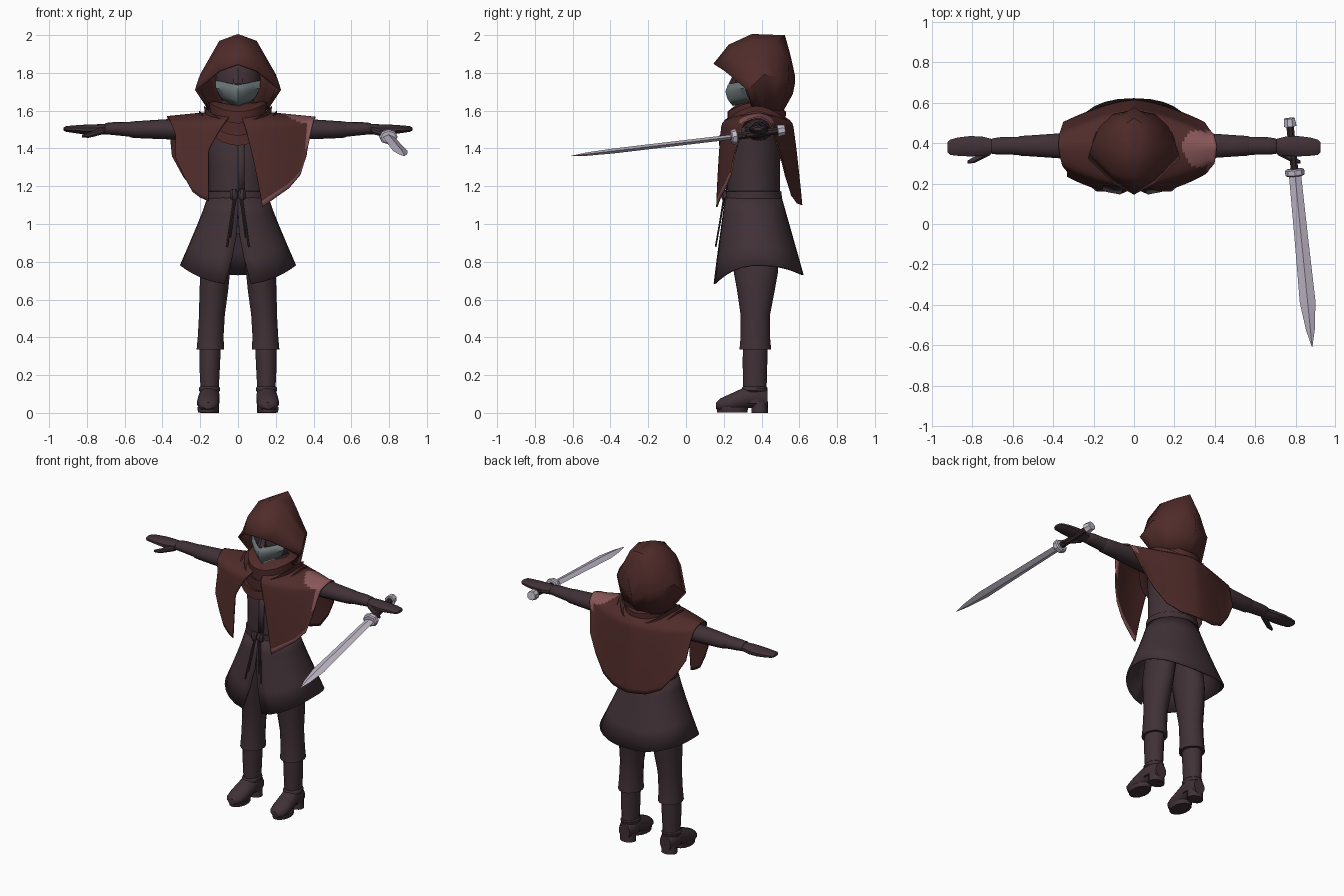
import bpy, bmesh, math
from mathutils import Vector

if "Cube" in bpy.data.objects:
    bpy.data.objects.remove(bpy.data.objects["Cube"])


def material(name, r, g, b):
    m = bpy.data.materials.new(name)
    m.use_nodes = True
    m.diffuse_color = (r, g, b, 1)
    bsdf = m.node_tree.nodes["Principled BSDF"]
    bsdf.inputs["Base Color"].default_value = (r, g, b, 1)
    bsdf.inputs["Roughness"].default_value = 0.8
    return m


RED = material("dark red cloth", .08, .025, .023)
PINK = material("faded pink cloth", .25, .095, .1)
CHARCOAL = material("charcoal cloth", .052, .031, .037)
DARK = material("grip brown", .035, .02, .022)
GREY = material("mask grey", .15, .18, .185)
STEEL = material("steel", .54, .49, .59)


def finish(name, bm, mats, mirror=False, thick=0, angle=40):
    bmesh.ops.remove_doubles(bm, verts=bm.verts, dist=.0005)
    bmesh.ops.recalc_face_normals(bm, faces=bm.faces)
    me = bpy.data.meshes.new(name)
    bm.to_mesh(me)
    bm.free()
    ob = bpy.data.objects.new(name, me)
    bpy.context.collection.objects.link(ob)
    for m in mats:
        me.materials.append(m)
    bpy.ops.object.select_all(action='DESELECT')
    ob.select_set(True)
    bpy.context.view_layer.objects.active = ob
    bpy.ops.object.shade_smooth_by_angle(angle=math.radians(angle))
    if mirror:
        ob.modifiers.new("Mirror", 'MIRROR')
    if thick:
        s = ob.modifiers.new("Thickness", 'SOLIDIFY')
        s.thickness, s.offset = thick, 0
    return ob


def skin(bm, rows, loop=False, rule=None):
    grid = [[bm.verts.new(p) for p in row] for row in rows]
    n = len(rows[0])
    for r, (a, b) in enumerate(zip(grid, grid[1:])):
        for i in range(n if loop else n - 1):
            j = (i + 1) % n
            face = bm.faces.new((a[i], a[j], b[j], b[i]))
            if rule:
                face.material_index = rule((r + .5) / (len(rows) - 1), (i + .5) / (n - 1))
    return grid


def sheet(name, rows, mat, **kw):
    bm = bmesh.new()
    skin(bm, rows)
    return finish(name, bm, [mat], **kw)


def loft(name, rings, mat, **kw):
    bm = bmesh.new()
    grid = skin(bm, rings, True)
    bm.faces.new(grid[0])
    bm.faces.new(grid[-1])
    return finish(name, bm, [mat], **kw)


def ring(axis, pos, c1, c2, r1, r2, n=14):
    pts = []
    for i in range(n):
        a = 2 * math.pi * (i + .5) / n
        p = [c1 + r1 * math.cos(a), c2 + r2 * math.sin(a)]
        p.insert("xyz".index(axis), pos)
        pts.append(p)
    return pts


def limb(name, axis, sections, mat=CHARCOAL, n=14, mirror=True, **kw):
    return loft(name, [ring(axis, *s, n=n) for s in sections], mat, mirror=mirror, **kw)


def cord(name, a, b, r, mat, n=8, mirror=False, r2=None):
    a, b = Vector(a), Vector(b)
    q = (b - a).to_track_quat('Z', 'Y')
    rings = [[c + q @ Vector(p) for p in ring('z', 0, 0, 0, k, k, n)]
             for c, k in ((a, r), (b, r2 or r))]
    return loft(name, rings, mat, mirror=mirror)


# Legs and boots
limb("trouser_legs", 'z', [(.98, .085, .37, .08, .12), (.75, .12, .37, .08, .118),
     (.65, .128, .37, .078, .10), (.52, .138, .367, .07, .078),
     (.40, .145, .367, .07, .078), (.335, .146, .367, .075, .084)])
limb("boot_shafts", 'z', [(.36, .147, .367, .058, .066), (.25, .15, .365, .056, .065),
     (.14, .15, .365, .05, .062), (.05, .152, .365, .055, .066)])
limb("boot_bands", 'z', [(.14, .15, .364, .05, .062), (.133, .15, .364, .057, .068),
     (.118, .151, .362, .057, .068), (.11, .151, .362, .05, .062)])
limb("boot_feet", 'y', [(.16, .16, .038, .025, .018), (.18, .16, .043, .05, .034),
     (.23, .158, .053, .06, .047), (.29, .155, .07, .058, .058),
     (.33, .152, .085, .056, .06), (.40, .15, .08, .054, .06),
     (.432, .15, .07, .04, .05)], n=12)
limb("boot_heels", 'z', [(.06, .151, .39, .05, .043), (0, .151, .39, .052, .043)])
limb("boot_soles", 'z', [(.03, .159, .245, .058, .084), (.002, .159, .245, .054, .08)])

# Torso and neck
limb("torso", 'z', [(.95, 0, .365, .17, .13), (1.12, 0, .358, .155, .142),
     (1.3, 0, .36, .156, .138), (1.45, 0, .37, .17, .14), (1.53, 0, .38, .19, .11),
     (1.57, 0, .38, .13, .09), (1.68, 0, .38, .07, .07)], n=20, mirror=False)
sheet("coat_lapel", [[(x, y, z) for x in (.0, .035)] for y, z in
      ((.229, 1.46), (.221, 1.3), (.215, 1.17))], CHARCOAL, thick=.006)

# Coat skirt with a front slit and a pointed hem
rows = []
for t in (0, .2, .42, .7, 1):
    gap = .005 + .17 * max(0, (t - .35) / .65)
    square = 1 - .15 * t
    row = []
    for i in range(29):
        a = gap + (2 * math.pi - 2 * gap) * i / 28
        s, c = math.sin(a), math.cos(a)
        hem = .78 - (.10 if c > 0 else .05) * c * c
        s = math.copysign(abs(s) ** square, s)
        d = math.copysign(abs(c) ** square, c)
        row.append(((.157 + .147 * t ** 1.1) * s,
                    .357 + .026 * t - (.145 + .09 * t) * d, 1.14 + (hem - 1.14) * t))
    rows.append(row)
sheet("coat_skirt", rows, CHARCOAL, thick=.01)

# Belt, knot and hanging cords
limb("belt", 'z', [(1.175, 0, .358, .15, .135), (1.172, 0, .358, .163, .149),
     (1.135, 0, .358, .165, .151), (1.132, 0, .358, .15, .135)], n=24, mirror=False)
limb("belt_knot", 'x', [(.002, .203, 1.155, .012, .02), (.012, .2, 1.157, .018, .03),
     (.03, .2, 1.157, .018, .032), (.042, .204, 1.155, .01, .02)], n=8)
cord("outer_cords", (.02, .203, 1.14), (.058, .157, .88), .005, CHARCOAL, 6, True)
cord("inner_cords", (.012, .2, 1.14), (.04, .166, .93), .004, CHARCOAL, 6, True)

# Arms and hands
limb("sleeves", 'x', [(.14, .385, 1.5, .075, .06), (.36, .387, 1.502, .064, .054),
     (.5, .387, 1.5, .054, .047), (.565, .387, 1.5, .05, .043), (.575, .387, 1.5, .044, .038)])
limb("forearms", 'x', [(.56, .387, 1.501, .046, .04), (.66, .387, 1.505, .044, .034),
     (.7, .385, 1.505, .04, .03), (.705, .385, 1.505, .036, .026)])
limb("hands", 'x', [(.69, .385, 1.503, .034, .027), (.75, .385, 1.5, .05, .028),
     (.81, .385, 1.5, .053, .026), (.87, .383, 1.502, .048, .02),
     (.91, .38, 1.503, .04, .015), (.924, .38, 1.503, .025, .008)], n=10)
limb("thumbs", 'x', [(.71, .36, 1.495, .02, .02), (.76, .335, 1.48, .02, .018),
     (.79, .318, 1.47, .017, .015), (.825, .306, 1.465, .008, .008)], n=8)

# Shoulder cape: columns run outward from the neck, each (top x, hem x, hem z)
TOPS = {1: (0, .1, .2, .3, .41), -1: (0, .1, .2, .3, .375)}
BACK = [(0, 1.1), (.12, 1.11), (.21, 1.15), (.29, 1.25), (.35, 1.36)]
FRONT_LEFT = [(.13, 1.09), (.2, 1.14), (.27, 1.19), (.33, 1.26), (.362, 1.36)]
FRONT_RIGHT = [(.155, 1.12), (.2, 1.14), (.24, 1.17), (.29, 1.26), (.33, 1.35)]
DENSE, STEPS = 8, 24


def cape_panel(bm, hems, side, front, haste=1):
    y0, y1 = (.205, .15) if front else (.545, .612)
    bend, power = (.11, 2) if front else (-.12, 1.5)
    corners = [(top, *hem) for top, hem in zip(TOPS[side], hems)]
    cols = []
    for a, b in zip(corners, corners[1:]):
        cols += [[p + (q - p) * k / DENSE for p, q in zip(a, b)] for k in range(DENSE)]
    cols.append(corners[-1])
    rows = [[] for _ in range(STEPS + 1)]
    for top, low, hem in cols:
        ridge = 1.605 - .1 * top
        for i, row in enumerate(rows):
            t = i / STEPS
            x = top + (low - top) * min(1, t * haste)
            z = ridge + (hem - ridge) * t ** 1.4
            reach = math.sin(min(1, t / .28) * math.pi / 2)
            y = y0 + (y1 - y0) * t + bend * min(1, x / .37) ** power
            row.append((side * x, .385 + (y - .385) * reach, z))

    def worn(t, u):
        patch = u > min(.6 + 4 * t * t, .92) and t < (.8 if front else .45)
        hem_line = front and t > 1 - 1 / STEPS
        return int(side > 0 and (patch or hem_line))

    skin(bm, rows, rule=worn)


bm = bmesh.new()
cape_panel(bm, BACK, 1, False)
cape_panel(bm, BACK, -1, False)
cape_panel(bm, FRONT_LEFT, 1, True)
cape_panel(bm, FRONT_RIGHT, -1, True, 1.8)
finish("shoulder_cape", bm, [RED, PINK], thick=.008, angle=60)

# Folded scarf drooping to points at front and back
rows = []
for z, rx, ry, droop in ((1.65, .12, .11, .02), (1.645, .155, .155, .05), (1.60, .15, .152, .08),
                         (1.625, .18, .178, .09), (1.575, .175, .175, .11),
                         (1.60, .205, .197, .13), (1.56, .215, .2, .145), (1.55, .17, .15, .11)):
    row = []
    for i in range(32):
        a = 2 * math.pi * i / 32
        c = abs(math.cos(a))
        row.append((rx * math.sin(a), .374 - ry * math.cos(a), z - droop * c ** 1.8))
    rows.append(row)
loft("scarf", rows, RED, angle=50)

# Pointed hood: arches from brim to back, mirrored
sheet("hood", [
    [(0, .15, 1.845), (.1, .205, 1.81), (.222, .325, 1.71), (.15, .345, 1.625)],
    [(0, .23, 1.945), (.105, .26, 1.9), (.213, .36, 1.74), (.158, .375, 1.615)],
    [(0, .35, 2.0), (.095, .36, 1.965), (.195, .41, 1.79), (.16, .41, 1.61)],
    [(0, .52, 1.995), (.075, .47, 1.96), (.165, .48, 1.78), (.135, .46, 1.6)],
    [(0, .548, 1.89), (.06, .535, 1.87), (.1, .54, 1.76), (.09, .495, 1.6)],
    [(0, .572, 1.78), (0, .572, 1.75), (0, .56, 1.69), (0, .51, 1.6)],
], RED, mirror=True, thick=.012)

# Head and face mask
bm = bmesh.new()
bmesh.ops.create_uvsphere(bm, u_segments=20, v_segments=12, radius=1)
bmesh.ops.scale(bm, vec=(.12, .12, .145), verts=bm.verts)
bmesh.ops.translate(bm, vec=(0, .375, 1.76), verts=bm.verts)
finish("head", bm, [CHARCOAL])
limb("nose_bridge", 'z', [(1.84, 0, .285, .02, .01), (1.74, 0, .25, .03, .025)],
     CHARCOAL, 6, False)
rows = []
for z, w, y, rise in ((1.735, .116, .225, .025), (1.70, .115, .212, .02),
                      (1.66, .092, .225, .015), (1.628, .05, .25, .01)):
    rows.append([(w * math.sin(u), y + .1 * abs(math.sin(u)) ** 1.3, z + rise * abs(math.sin(u)))
                 for u in [math.pi / 2 * k / 6 for k in range(-6, 7)]])
sheet("face_mask", rows, GREY, thick=.008)

# Sword held in the left hand
guard = Vector((.796, .255, 1.462))
tip = Vector((.882, -.61, 1.36))
way = (tip - guard).normalized()
wide = (Vector((1, 0, 0)) - way * way.x).normalized()
flat = way.cross(wide)
length = (tip - guard).length


def blade_ring(d, w, t, n=4):
    return [guard + way * d + wide * w * math.cos(a) + flat * t * math.sin(a)
            for a in [2 * math.pi * k / n for k in range(n)]]


loft("sword_blade", [blade_ring(length * d, w, t) for d, w, t in
     ((0, .03, .013), (.4, .034, .013), (.74, .039, .013), (.9, .022, .009), (1, .001, .001))],
     STEEL, angle=10)
loft("sword_guard", [blade_ring(d, w, t, 8) for d, w, t in
     ((-.018, .04, .032), (-.012, .048, .04), (.012, .048, .04), (.018, .04, .032))],
     STEEL, angle=20)
cord("sword_grip", guard, (.772, .49, 1.494), .02, DARK, 8)
cord("sword_pommel", (.773, .484, 1.493), (.769, .523, 1.498), .034, STEEL, 8, r2=.028)
